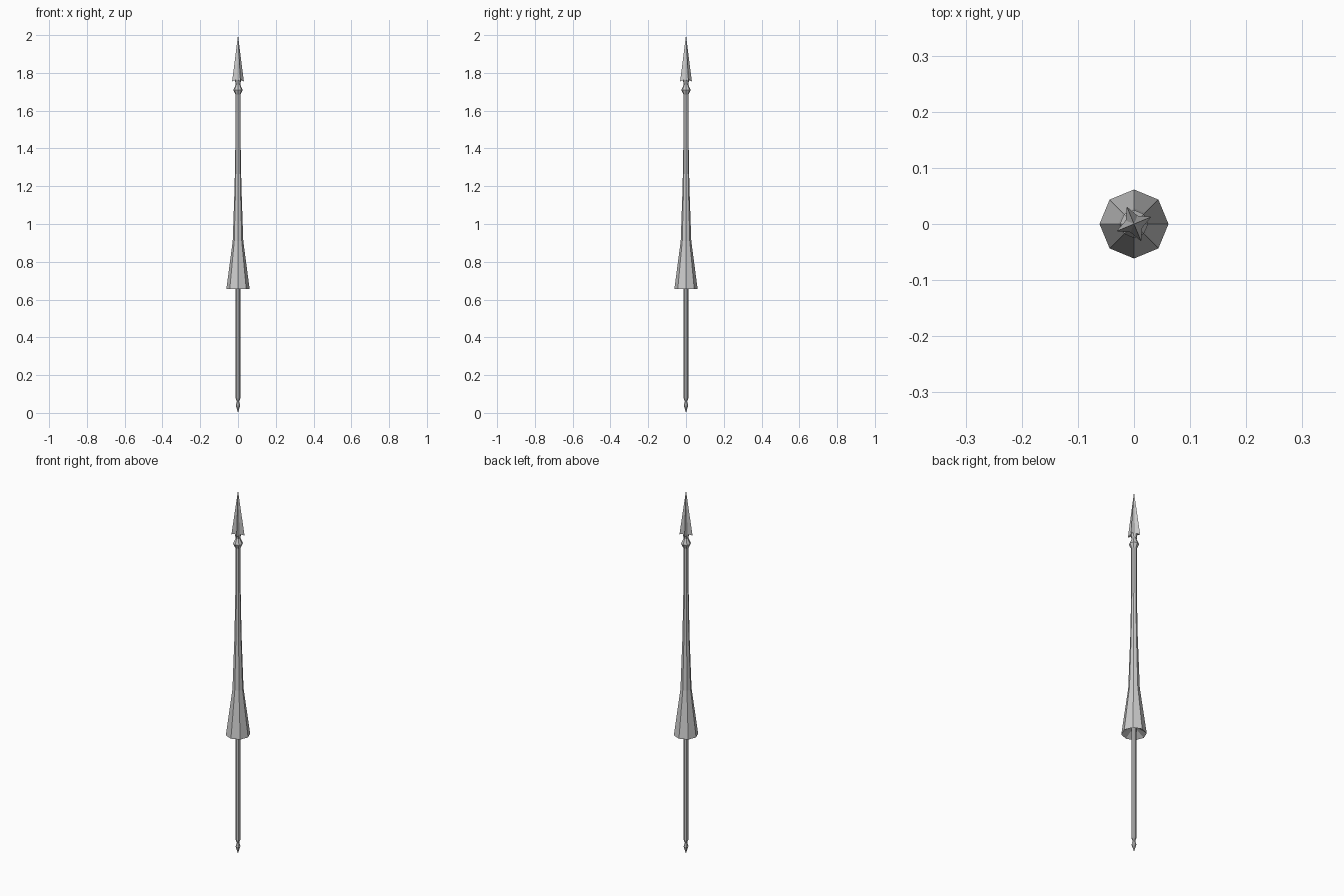
import bpy, bmesh
from math import sin, cos, pi, radians

if "Cube" in bpy.data.objects:
    bpy.data.objects.remove(bpy.data.objects["Cube"])


def make_object(name, bm):
    bmesh.ops.recalc_face_normals(bm, faces=bm.faces)
    mesh = bpy.data.meshes.new(name)
    bm.to_mesh(mesh)
    bm.free()
    obj = bpy.data.objects.new(name, mesh)
    bpy.context.collection.objects.link(obj)
    return obj


def loft(name, profile, ring):
    """Join rings up a (radius, z) profile; radius 0 makes a single point."""
    bm = bmesh.new()
    rows = []
    for r, z in profile:
        pts = ring(r) if r > 0 else [(0, 0)]
        rows.append([bm.verts.new((x, y, z)) for x, y in pts])
    for a, b in zip(rows, rows[1:]):
        n = max(len(a), len(b))
        for i in range(n):
            j = (i + 1) % n
            quad = [a[i % len(a)], a[j % len(a)], b[j % len(b)], b[i % len(b)]]
            bm.faces.new(list(dict.fromkeys(quad)))
    for row, (r, z) in ((rows[0], profile[0]), (rows[-1], profile[-1])):
        if r > 0:
            bm.faces.new(row)
    return make_object(name, bm)


def octagon(r):
    return [(r * cos(i * pi / 4), r * sin(i * pi / 4)) for i in range(8)]


# Lower grip with pointed butt bead
loft("grip", [(0, 0), (0.012, 0.04), (0.006, 0.06), (0.0125, 0.077),
              (0.0125, 0.72)], octagon)

# Flared guard tapering into the upper shaft, recessed underneath
loft("flared_guard", [(0.011, 0.69), (0.0615, 0.656), (0.028, 0.91),
                      (0.018, 1.2), (0.0135, 1.45), (0.0135, 1.69)], octagon)

# Collar bead below the spearhead
loft("collar", [(0.0135, 1.685), (0.025, 1.709), (0.012, 1.738),
                (0.017, 1.765)], octagon)

# Four-edged spearhead with a notched underside
bm = bmesh.new()
tip = bm.verts.new((0, 0, 2.0))
base = bm.verts.new((0, 0, 1.78))
star = []
for i in range(8):
    r, z = (0.0335, 1.755) if i % 2 == 0 else (0.016, 1.765)
    a = radians(22.5 + 45 * i)
    star.append(bm.verts.new((r * cos(a), r * sin(a), z)))
for i in range(8):
    bm.faces.new((star[i], star[(i + 1) % 8], tip))
    bm.faces.new((star[(i + 1) % 8], star[i], base))
make_object("spearhead", bm)
